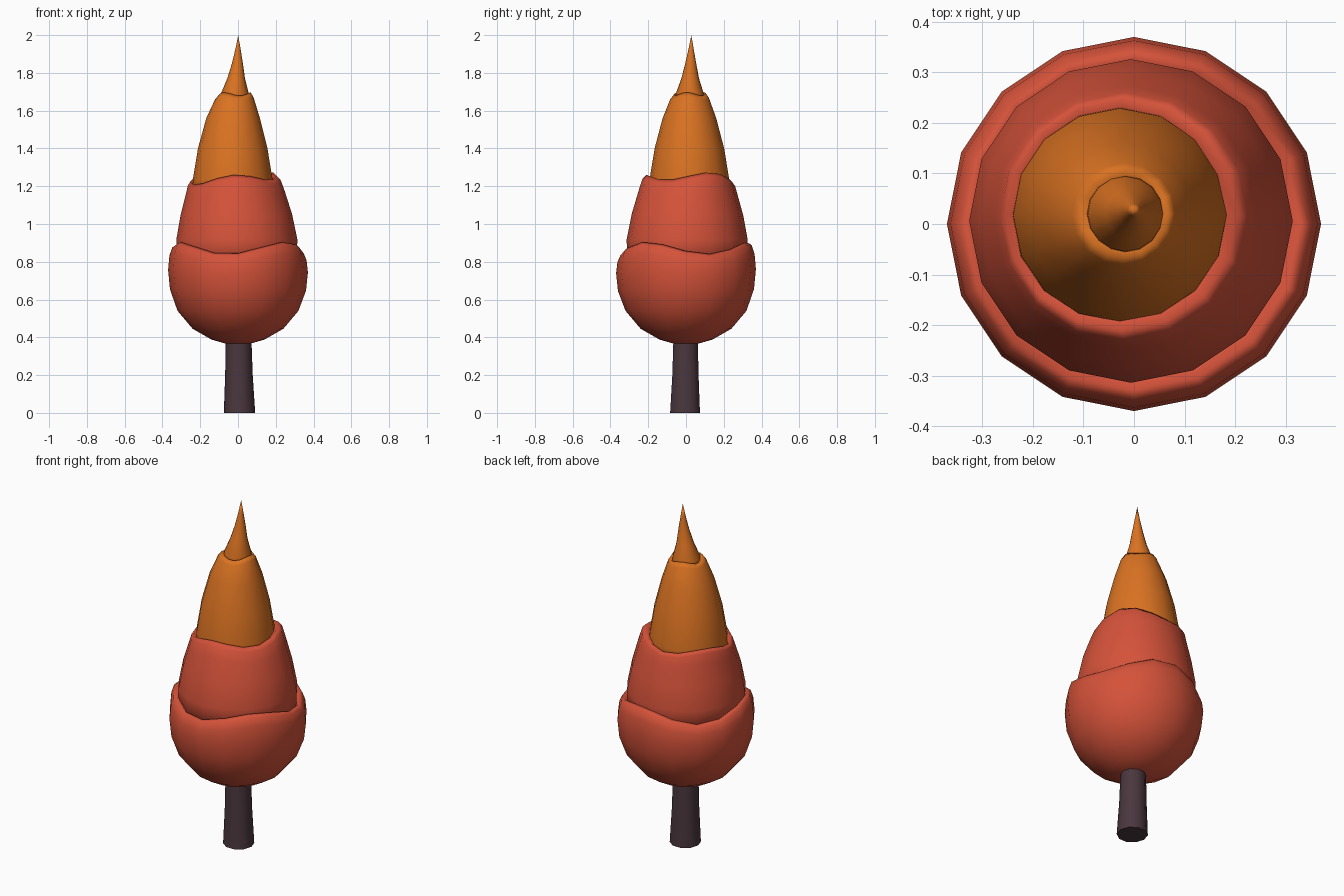
import bpy, bmesh, math


def material(name, rgb):
    m = bpy.data.materials.new(name)
    m.diffuse_color = (*rgb, 1)
    return m


RED = material("autumn red", (0.66, 0.085, 0.042))
ORANGE = material("autumn orange", (0.70, 0.17, 0.016))
BARK = material("dark bark", (0.068, 0.038, 0.048))


def loft(name, rings, mat, sides=16, wave=0.0, peak=0.0, tilt=0.0, angle=180):
    """Rings are (radius, z, centre x, centre y, wave weight), bottom to top."""
    bm = bmesh.new()
    loops = []
    for r, z, cx, cy, w in rings:
        loop = []
        for i in range(sides):
            a = 2 * math.pi * i / sides
            dz = w * (wave * math.cos(3 * (a - math.radians(peak))) + tilt * math.cos(a))
            loop.append(bm.verts.new((cx + r * math.cos(a), cy + r * math.sin(a), z + dz)))
        loops.append(loop)
    for lo, hi in zip(loops, loops[1:]):
        for i in range(sides):
            j = (i + 1) % sides
            bm.faces.new((lo[i], lo[j], hi[j], hi[i]))
    bm.faces.new(loops[0][::-1])
    bm.faces.new(loops[-1])
    bmesh.ops.remove_doubles(bm, verts=bm.verts, dist=0.0005)
    bmesh.ops.recalc_face_normals(bm, faces=bm.faces)
    me = bpy.data.meshes.new(name)
    bm.to_mesh(me)
    bm.free()
    me.materials.append(mat)
    ob = bpy.data.objects.new(name, me)
    bpy.context.collection.objects.link(ob)
    bpy.ops.object.select_all(action='DESELECT')
    ob.select_set(True)
    bpy.context.view_layer.objects.active = ob
    bpy.ops.object.shade_smooth_by_angle(angle=math.radians(angle))
    return ob


# Tapered trunk
loft("trunk", [(0.083, 0, 0.008, -0.005, 0), (0.073, 0.2, 0.005, -0.003, 0),
               (0.067, 0.42, 0.003, -0.002, 0)], BARK, sides=10, angle=50)

# Round bottom tier with a rolled, wavy rim
loft("lower_foliage", [
    (0.06, 0.365, 0, 0, 0), (0.14, 0.388, 0, 0, 0), (0.24, 0.445, 0, 0, 0),
    (0.32, 0.54, 0, 0, 0), (0.36, 0.65, 0, 0, 0.2), (0.37, 0.75, 0, 0, 0.4),
    (0.363, 0.82, 0, 0, 0.8), (0.348, 0.86, 0, 0, 1), (0.328, 0.873, 0, 0, 1),
    (0.306, 0.845, 0, 0, 1)], RED, wave=0.032, peak=-40)

# Middle tier
loft("middle_foliage", [
    (0.318, 0.78, -0.006, 0.006, 0), (0.320, 0.92, -0.006, 0.006, 0),
    (0.295, 1.05, -0.009, 0.008, 0.2), (0.262, 1.165, -0.015, 0.012, 0.7),
    (0.245, 1.22, -0.02, 0.015, 1), (0.228, 1.24, -0.024, 0.018, 1),
    (0.205, 1.215, -0.025, 0.018, 1)], RED, wave=0.02, peak=-90, tilt=0.015)

# Upper tier
loft("upper_foliage", [
    (0.214, 1.14, -0.028, 0.018, 0), (0.211, 1.235, -0.028, 0.018, 0),
    (0.184, 1.40, -0.028, 0.018, 0), (0.142, 1.56, -0.026, 0.018, 0),
    (0.102, 1.665, -0.02, 0.019, 0.8), (0.085, 1.688, -0.018, 0.02, 1),
    (0.068, 1.672, -0.017, 0.02, 1)], ORANGE, wave=0.009, peak=-10)

# Pointed tip, leaning slightly
loft("tip", [
    (0.078, 1.64, -0.018, 0.02, 0), (0.074, 1.69, -0.017, 0.02, 0),
    (0.047, 1.77, -0.010, 0.022, 0), (0.029, 1.85, -0.003, 0.025, 0),
    (0.013, 1.93, 0.0, 0.027, 0), (0.0, 2.0, 0.001, 0.028, 0)], ORANGE)
